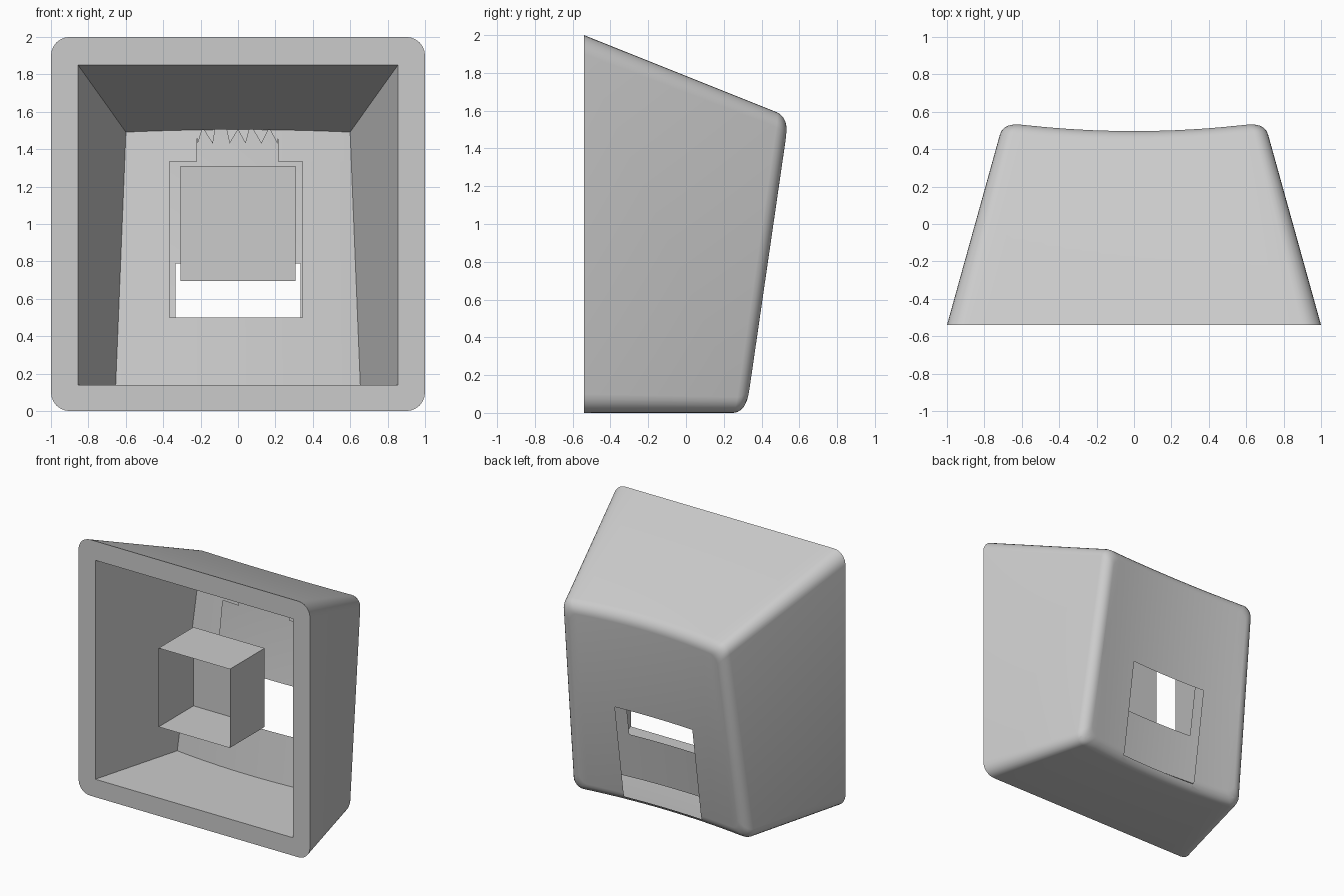
import bpy, bmesh, math
from mathutils import Vector

default = bpy.data.objects.get("Cube")
if default:
    bpy.data.objects.remove(default, do_unlink=True)

FRONT = -0.54

grey = bpy.data.materials.new("plain_grey")
grey.use_nodes = True
grey.diffuse_color = (0.6, 0.6, 0.6, 1)
grey.node_tree.nodes["Principled BSDF"].inputs["Base Color"].default_value = (0.6, 0.6, 0.6, 1)


def finish(name, bm, smooth=False):
    mesh = bpy.data.meshes.new(name)
    bm.to_mesh(mesh)
    bm.free()
    mesh.materials.append(grey)
    obj = bpy.data.objects.new(name, mesh)
    bpy.context.collection.objects.link(obj)
    if smooth:
        bpy.ops.object.select_all(action="DESELECT")
        obj.select_set(True)
        bpy.context.view_layer.objects.active = obj
        bpy.ops.object.shade_smooth_by_angle(angle=math.radians(30))
    return obj


def square_ring(radius, columns=16, arc=6):
    """Unit square outline, upper half left to right, then lower half back."""
    upper = []
    if radius:
        for i in range(arc):
            a = math.pi - i * math.pi / 2 / arc
            upper.append((radius - 1 + radius * math.cos(a), 1 - radius + radius * math.sin(a)))
    span = 1 - radius
    upper += [(-span + 2 * span * i / columns, 1) for i in range(columns + 1)]
    if radius:
        upper += [(-u, v) for u, v in reversed(upper[:arc])]
    return upper + [(u, -v) for u, v in reversed(upper)]


class Shell:
    """Tapered skin: sloping sides and a leaning, hollowed back."""

    def __init__(self, half, low, high, drop, back):
        self.half, self.low, self.high, self.drop, self.back = half, low, high, drop, back

    def back_y(self, x, z):
        return self.back + 0.15 * z + 0.1 * x * x

    def place(self, u, v, y):
        d = y - FRONT
        top = self.high - self.drop * d
        return Vector((u * (self.half - 0.278 * d), y, self.low + (v + 1) / 2 * (top - self.low)))

    def on_back(self, u, v, offset):
        y = 0.3
        for _ in range(15):
            p = self.place(u, v, y)
            y = self.back_y(p.x, p.z) - offset
        return self.place(u, v, y)

    def build(self, ring, fillet=0.0, steps=5):
        bm = bmesh.new()
        rows = [[self.place(u, v, FRONT) for u, v in ring]]
        angles = [math.pi / 2 * i / steps for i in range(steps + 1)] if fillet else [math.pi / 2]
        for a in angles:
            s = 1 - fillet * (1 - math.cos(a)) / 0.75
            off = fillet * (1 - math.sin(a))
            rows.append([self.on_back(u * s, v * s, off) for u, v in ring])
        rows = [[bm.verts.new(p) for p in row] for row in rows]
        n = len(ring)
        for a, b in zip(rows, rows[1:]):
            for i in range(n):
                j = (i + 1) % n
                bm.faces.new((a[i], a[j], b[j], b[i]))
        # back skin in upright strips
        last = rows[-1]
        for i in range(n // 2 - 1):
            bm.faces.new((last[i], last[i + 1], last[n - 2 - i], last[n - 1 - i]))
        bmesh.ops.recalc_face_normals(bm, faces=bm.faces)
        return bm


def cut_window(bm, x0, x1, z0, z1):
    """Slice the back skin along four planes and remove the middle."""
    def back_faces():
        bm.normal_update()
        return [f for f in bm.faces
                if abs(f.normal.y) > 0.6 and f.calc_center_median().y > 0]
    for axis, value in ((0, x0), (0, x1), (2, z0), (2, z1)):
        faces = back_faces()
        geom = set(faces)
        for f in faces:
            geom.update(f.edges)
            geom.update(f.verts)
        co, no = Vector(), Vector()
        co[axis], no[axis] = value, 1
        bmesh.ops.bisect_plane(bm, geom=list(geom), plane_co=co, plane_no=no, dist=1e-5)
    doomed = []
    for f in back_faces():
        c = f.calc_center_median()
        if x0 < c.x < x1 and z0 < c.z < z1:
            doomed.append(f)
    bmesh.ops.delete(bm, geom=doomed, context="FACES")


# Outer skin with rounded edges and a window in the back
outer = Shell(1.0, 0.0, 2.0, 0.4, 0.27)
outer_ring = square_ring(0.1)
bm = outer.build(outer_ring, fillet=0.07)
cut_window(bm, -0.335, 0.335, 0.045, 0.79)
finish("outer_shell", bm, True)

# Inner skin with sharp corners and a taller stepped window
inner = Shell(0.855, 0.14, 1.85, 0.39, 0.12)
inner_ring = square_ring(0)
bm = inner.build(inner_ring)
cut_window(bm, -0.365, 0.345, 0.5, 1.335)
cut_window(bm, -0.22, 0.215, 1.334, 1.6)
bmesh.ops.reverse_faces(bm, faces=bm.faces)
# ragged teeth along the top of the window
for left, tip, right in ((-0.18, -0.135, -0.12), (-0.06, -0.045, 0.0),
                         (0.0, 0.04, 0.06), (0.08, 0.125, 0.16), (0.17, 0.21, 0.215),
                         (-0.22, -0.215, -0.19)):
    corners = [inner.on_back(left / 0.6, 1, 0), inner.on_back(right / 0.6, 1, 0),
               Vector((tip, inner.back_y(tip, 1.43), 1.43))]
    bm.faces.new([bm.verts.new(p) for p in corners])
finish("inner_liner", bm, True)

# Flat rim joining the two skins at the open front
bm = bmesh.new()
edges = []
for shell, ring in ((outer, outer_ring), (inner, inner_ring)):
    verts = [bm.verts.new(shell.place(u, v, FRONT)) for u, v in ring]
    edges += [bm.edges.new((verts[i - 1], verts[i])) for i in range(len(verts))]
bmesh.ops.triangle_fill(bm, edges=edges, use_beauty=True, normal=(0, -1, 0))
finish("front_rim", bm)

# Hollow square socket, open at the front
bm = bmesh.new()
bmesh.ops.create_cube(bm, size=1)
for v in bm.verts:
    v.co = Vector((v.co.x * 0.615, -0.325 + v.co.y * 0.43, 1.003 + v.co.z * 0.615))
bm.normal_update()
bmesh.ops.delete(bm, geom=[f for f in bm.faces if f.normal.y < -0.9], context="FACES")
finish("socket", bm)
